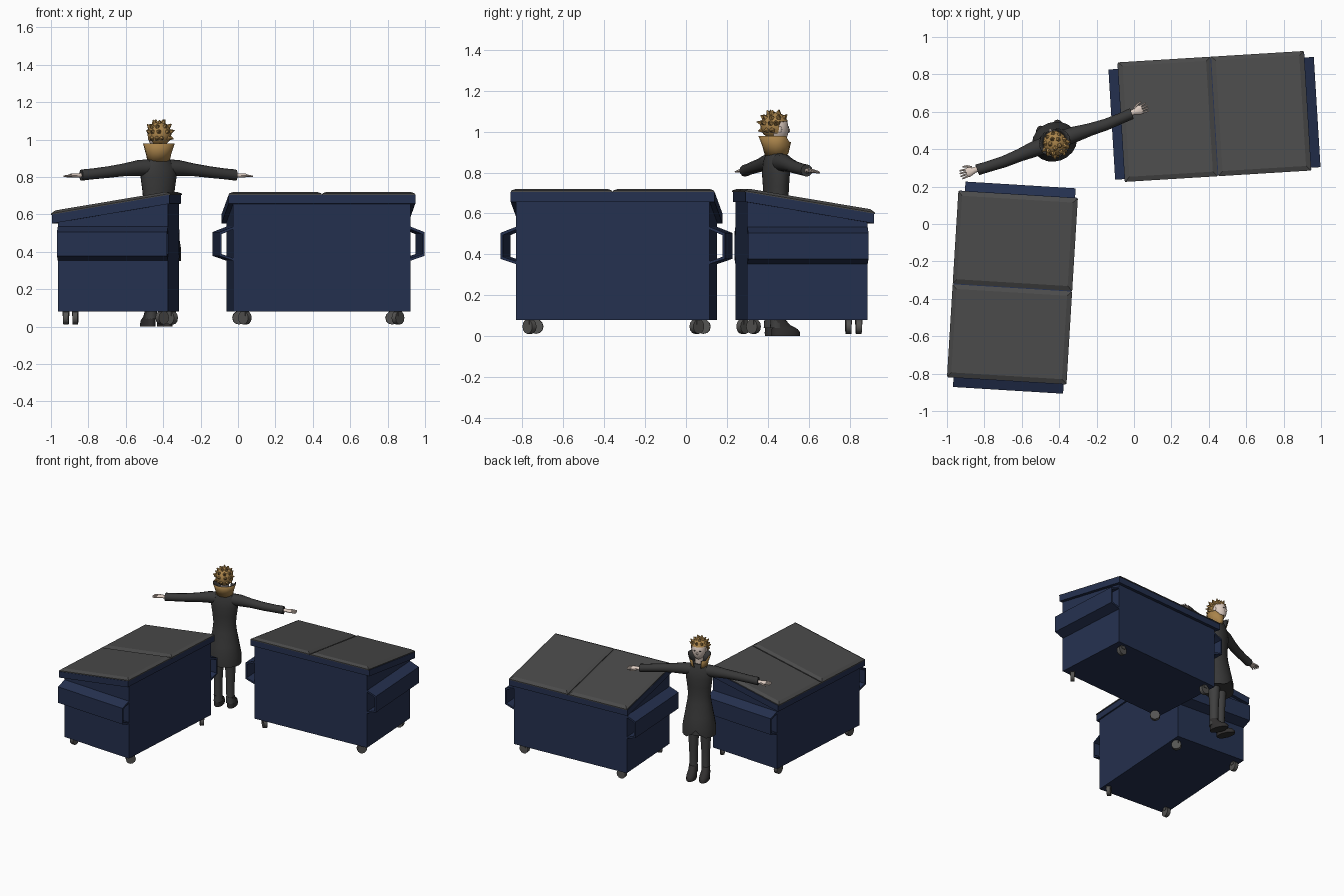
import bpy, bmesh, math, random
from mathutils import Matrix, Vector

random.seed(4)
if "Cube" in bpy.data.objects:
    bpy.data.objects.remove(bpy.data.objects["Cube"], do_unlink=True)


def material(name, r, g, b):
    m = bpy.data.materials.new(name)
    m.use_nodes = True
    m.diffuse_color = (r, g, b, 1)
    node = next(n for n in m.node_tree.nodes if n.type == 'BSDF_PRINCIPLED')
    node.inputs["Base Color"].default_value = (r, g, b, 1)
    node.inputs["Roughness"].default_value = 0.8
    return m


NAVY = material("navy paint", 0.018, 0.03, 0.078)
LID = material("lid grey", 0.068, 0.068, 0.068)
WHEEL = material("wheel grey", 0.09, 0.088, 0.085)
COAT = material("coat charcoal", 0.04, 0.04, 0.04)
TROUSER = material("trouser grey", 0.05, 0.05, 0.05)
BOOT = material("boot black", 0.03, 0.028, 0.028)
HAIR = material("hair blond", 0.4, 0.23, 0.07)
SKIN = material("skin", 0.72, 0.6, 0.53)


def finish(name, bm, frame, mats, smooth=False):
    bmesh.ops.recalc_face_normals(bm, faces=bm.faces)
    mesh = bpy.data.meshes.new(name)
    bm.to_mesh(mesh)
    bm.free()
    obj = bpy.data.objects.new(name, mesh)
    bpy.context.collection.objects.link(obj)
    obj.matrix_world = frame
    for m in mats:
        mesh.materials.append(m)
    if smooth:
        bpy.ops.object.select_all(action='DESELECT')
        obj.select_set(True)
        bpy.context.view_layer.objects.active = obj
        bpy.ops.object.shade_smooth_by_angle(angle=math.radians(50))
    return obj


def prism(points, axis, a, b):
    """Extrude a closed profile along x or y."""
    bm = bmesh.new()
    ends = []
    for t in (a, b):
        ends.append([bm.verts.new((t, p, q) if axis == 'x' else (p, t, q)) for p, q in points])
    n = len(points)
    bm.faces.new(ends[0])
    bm.faces.new(ends[1][::-1])
    for i in range(n):
        j = (i + 1) % n
        bm.faces.new((ends[0][i], ends[0][j], ends[1][j], ends[1][i]))
    bmesh.ops.recalc_face_normals(bm, faces=bm.faces)
    return bm


def loft(rings, axis='z', n=14, caps=True):
    """Join ellipses given as (centre, radius, radius) across one axis."""
    bm = bmesh.new()
    loops = []
    for c, ra, rb in rings:
        loop = []
        for i in range(n):
            t = math.tau * i / n
            p, q = ra * math.cos(t), rb * math.sin(t)
            off = (p, q, 0) if axis == 'z' else (0, p, q)
            loop.append(bm.verts.new(Vector(c) + Vector(off)))
        loops.append(loop)
    for lo, hi in zip(loops, loops[1:]):
        for i in range(n):
            j = (i + 1) % n
            bm.faces.new((lo[i], lo[j], hi[j], hi[i]))
    if caps:
        bm.faces.new(loops[0][::-1])
        bm.faces.new(loops[-1])
    return bm


def ball(centre, radii, u=14, v=10):
    bm = bmesh.new()
    m = Matrix.Translation(centre) @ Matrix.Diagonal((*radii, 1))
    bmesh.ops.create_uvsphere(bm, u_segments=u, v_segments=v, radius=1, matrix=m)
    return bm


# Waste bins: length on local x, tall side at local -y
def slope(y, z):
    return z - 0.168 * (y + 0.31)


def build_bin(tag, frame):
    body = [(-0.3, 0.08), (0.29, 0.08), (0.29, slope(0.29, 0.69)), (-0.3, 0.69)]
    finish(tag + "_body", prism(body, 'x', -0.475, 0.475), frame, [NAVY])
    rim = [(y, slope(y, z)) for y, z in ((-0.31, 0.657), (0.32, 0.657), (0.32, 0.705), (-0.31, 0.705))]
    finish(tag + "_rim", prism(rim, 'x', -0.5, 0.5), frame, [NAVY])

    for side, s in (("right", -1), ("left", 1)):
        # Lid panel with a raised, chamfered top
        slab = [(y, slope(y, z)) for y, z in ((-0.315, 0.704), (0.325, 0.704), (0.325, 0.711), (-0.315, 0.711))]
        bm = prism(slab, 'x', s * 0.002, s * 0.497)
        top = max(bm.faces, key=lambda f: f.normal.z)
        bmesh.ops.inset_individual(bm, faces=[top], thickness=0.034, depth=0.013)
        finish(f"{tag}_{side}_lid", bm, frame, [LID])

        # Open lifting sleeve on each end
        sleeve = [(0.474, 0.535), (0.55, 0.505), (0.55, 0.378), (0.474, 0.352),
                  (0.474, 0.366), (0.538, 0.388), (0.538, 0.494), (0.474, 0.521)]
        bm = prism([(s * x, z) for x, z in sleeve], 'y', -0.3, 0.29)
        finish(f"{tag}_{side}_lifting_sleeve", bm, frame, [NAVY])

        # Casters: toed outwards on the tall side, straight on the low side
        for end, y, turn in (("rear", -0.265, s * 45), ("front", 0.25, 0)):
            place = frame @ Matrix.Translation((s * 0.41, y, 0)) @ Matrix.Rotation(math.radians(turn), 4, 'Z')
            bm = bmesh.new()
            bmesh.ops.create_cone(bm, cap_ends=True, segments=12, radius1=0.036, radius2=0.036, depth=0.028,
                                  matrix=Matrix.Translation((0, 0, 0.047)) @ Matrix.Rotation(math.pi / 2, 4, 'X'))
            finish(f"{tag}_{side}_{end}_wheel", bm, place, [WHEEL], True)
            bm = bmesh.new()
            bmesh.ops.create_cube(bm, size=1, matrix=Matrix.Translation((0, 0, 0.07))
                                  @ Matrix.Diagonal((0.03, 0.034, 0.026, 1)))
            finish(f"{tag}_{side}_{end}_caster_mount", bm, place, [WHEEL])


def placed(x, y, degrees):
    return Matrix.Translation((x, y, 0)) @ Matrix.Rotation(math.radians(degrees), 4, 'Z')


build_bin("first_bin", placed(-0.645, -0.34, 86.5))
build_bin("second_bin", placed(0.43, 0.57, 3.5))

# Standing figure with arms out, facing local +y
P = placed(-0.425, 0.44, 20)

# Long coat, split at the front of the hem
profile = [(0.35, 0.122, 0.105), (0.42, 0.122, 0.105), (0.5, 0.108, 0.088), (0.6, 0.09, 0.066),
           (0.66, 0.083, 0.058), (0.73, 0.09, 0.06), (0.8, 0.1, 0.064), (0.85, 0.098, 0.058),
           (0.885, 0.07, 0.05), (0.91, 0.045, 0.042)]
bm = loft([((0, 0, z), a, b) for z, a, b in profile], n=20)
for v in bm.verts:
    if v.co.z < 0.36 and v.co.y > 0:
        v.co.z += 0.06 * max(0, 1 - abs(v.co.x) / 0.06)
finish("coat", bm, P, [COAT], True)

# Upturned collar with lighter lining, lower and open at the front
bm = loft([((0, 0, 0.885), 0.055, 0.047), ((0, -0.002, 0.93), 0.064, 0.058),
           ((0, -0.006, 0.98), 0.08, 0.073)], n=16, caps=False)
for v in bm.verts:
    if v.co.y > 0.03 and v.co.z > 0.9:
        v.co.z -= 0.03
bmesh.ops.delete(bm, geom=[f for f in bm.faces if f.calc_center_median().y > 0.045
                           and abs(f.calc_center_median().x) < 0.03], context='FACES')
collar = finish("collar", bm, P, [COAT, HAIR], True)
shell = collar.modifiers.new("thickness", 'SOLIDIFY')
shell.thickness = 0.006
shell.material_offset = 1
shell.material_offset_rim = 0

# Arms, hands, legs and boots
for side, s in (("right", 1), ("left", -1)):
    arm = [(0.06, 0.0, 0.85, 0.044), (0.12, 0.0, 0.848, 0.042), (0.2, -0.004, 0.838, 0.034),
           (0.29, -0.008, 0.826, 0.031), (0.38, -0.004, 0.816, 0.029), (0.44, 0.0, 0.81, 0.03)]
    finish(side + "_sleeve", loft([((s * x, y, z), r, r) for x, y, z, r in arm], 'x', 12), P, [COAT], True)
    palm = [(0.43, 0.014, 0.014), (0.455, 0.016, 0.012), (0.485, 0.026, 0.011), (0.5, 0.024, 0.009)]
    bm = loft([((s * x, 0.004, 0.808), a, b) for x, a, b in palm], 'x', 10)
    finish(side + "_hand", bm, P, [SKIN], True)
    for i in range(4):
        y = -0.014 + 0.012 * i
        tip = 0.538 - 0.005 * abs(i - 1.5)
        bm = loft([((s * 0.492, y, 0.808), 0.006, 0.007),
                   ((s * tip, y * 1.25, 0.804), 0.004, 0.004)], 'x', 6)
        finish(f"{side}_finger_{i + 1}", bm, P, [SKIN], True)
    bm = loft([((s * 0.46, 0.02, 0.806), 0.008, 0.008), ((s * 0.482, 0.035, 0.802), 0.007, 0.006),
               ((s * 0.508, 0.042, 0.8), 0.004, 0.004)], 'x', 6)
    finish(side + "_thumb", bm, P, [SKIN], True)

    leg = [(0.04, 0.034, 0.036), (0.09, 0.03, 0.032), (0.22, 0.033, 0.035), (0.4, 0.044, 0.046)]
    bm = loft([((s * 0.045, -0.01, z), a, b) for z, a, b in leg], n=12)
    finish(side + "_trouser_leg", bm, P, [TROUSER], True)
    boot = [(0.0, 0.034, 0.036, 0.073), (0.018, 0.034, 0.036, 0.074), (0.035, 0.028, 0.035, 0.066),
            (0.055, 0.008, 0.031, 0.046), (0.09, -0.01, 0.03, 0.032)]
    bm = loft([((s * 0.048, y, z), a, b) for z, y, a, b in boot], n=14)
    finish(side + "_boot", bm, P, [BOOT], True)

# Neck, head, nose, ears and eyes
finish("neck", loft([((0, 0.0, 0.89), 0.032, 0.032), ((0, 0.0, 0.98), 0.03, 0.032)], n=12), P, [SKIN], True)
bm = ball((0, 0.005, 1.015), (0.054, 0.058, 0.074))
for v in bm.verts:
    if v.co.z < 1.0:
        v.co.x *= 1 - 4 * (1.0 - v.co.z)
        v.co.y += 0.15 * (1.0 - v.co.z)
finish("head", bm, P, [SKIN], True)
finish("nose", ball((0, 0.062, 1.005), (0.008, 0.012, 0.013), 8, 6), P, [SKIN], True)
for side, s in (("right", 1), ("left", -1)):
    finish(side + "_ear", ball((s * 0.054, 0, 1.01), (0.006, 0.011, 0.017), 8, 6), P, [SKIN], True)
    finish(side + "_eye", ball((s * 0.02, 0.057, 1.022), (0.008, 0.004, 0.004), 8, 6), P, [BOOT], True)

# Swept hair: a cap cut away around the face, with spiky locks
bm = ball((0, -0.008, 1.03), (0.066, 0.07, 0.066), 16, 10)
bmesh.ops.delete(bm, geom=[f for f in bm.faces if f.calc_center_median().z < 1.058
                           and f.calc_center_median().y > 0.4 * (f.calc_center_median().z - 1.03)],
                 context='FACES')
finish("hair_cap", bm, P, [HAIR], True)
bm = bmesh.new()
for tilt, count, start, span in ((-0.35, 5, 215, 110), (0.2, 6, 190, 160), (0.65, 9, 0, 320), (1.15, 5, 30, 290)):
    for i in range(count):
        a = math.radians(start + span * i / (count - 1) + random.uniform(-8, 8))
        d = Vector((math.cos(a) * math.cos(tilt), math.sin(a) * math.cos(tilt), math.sin(tilt)))
        where = Vector((0, -0.01, 1.03)) + d * 0.067
        point = (d + Vector((0, -0.2, 0.1))).to_track_quat('Z', 'Y').to_matrix().to_4x4()
        bmesh.ops.create_cone(bm, cap_ends=True, segments=5, radius1=0.022, radius2=0.002,
                              depth=random.uniform(0.03, 0.042), matrix=Matrix.Translation(where) @ point)
finish("hair_locks", bm, P, [HAIR])
